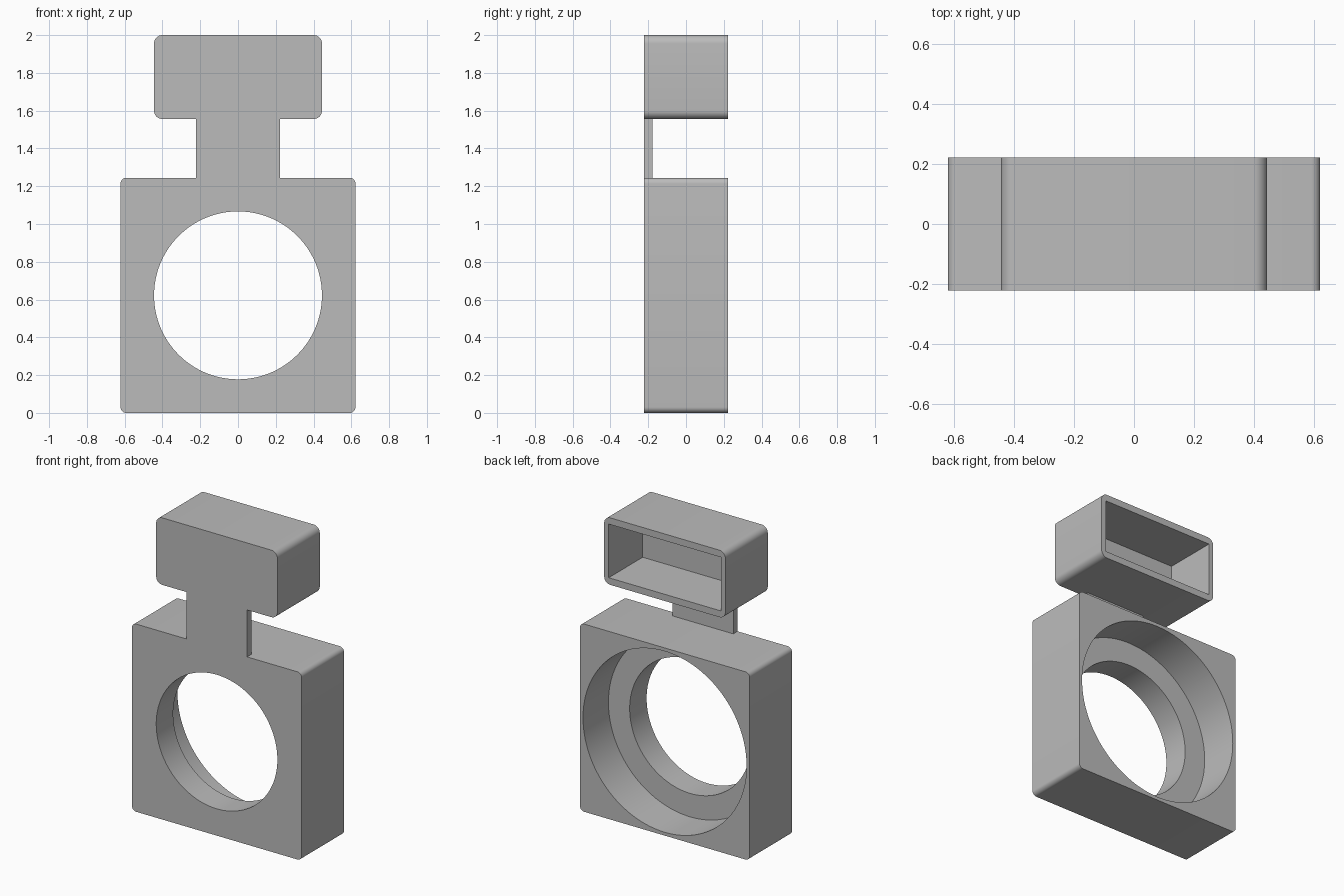
import bpy, bmesh, math
from mathutils import Matrix

if "Cube" in bpy.data.objects:
    bpy.data.objects.remove(bpy.data.objects["Cube"])

U = 2 / 45                      # design unit
FRONT, BACK = -5 * U, 5 * U

grey = bpy.data.materials.new("light grey")
grey.use_nodes = True
COLOUR = (0.5, 0.5, 0.5, 1)
grey.diffuse_color = COLOUR
grey.node_tree.nodes["Principled BSDF"].inputs["Base Color"].default_value = COLOUR


def finish(name, bm):
    mesh = bpy.data.meshes.new(name)
    bmesh.ops.recalc_face_normals(bm, faces=bm.faces)
    bm.to_mesh(mesh)
    bm.free()
    mesh.materials.append(grey)
    obj = bpy.data.objects.new(name, mesh)
    bpy.context.collection.objects.link(obj)
    return obj


def block(name, half_width, z0, z1, y0=FRONT, y1=BACK, radius=0):
    """Box with its four front-to-back edges optionally rounded."""
    bm = bmesh.new()
    bmesh.ops.create_cube(bm, size=1)
    bmesh.ops.scale(bm, vec=(2 * half_width, y1 - y0, z1 - z0), verts=bm.verts)
    bmesh.ops.translate(bm, vec=(0, (y0 + y1) / 2, (z0 + z1) / 2), verts=bm.verts)
    if radius:
        edges = [e for e in bm.edges
                 if abs(e.verts[0].co.y - e.verts[1].co.y) > 0.01]
        bmesh.ops.bevel(bm, geom=edges, offset=radius, segments=8,
                        profile=0.5, affect='EDGES')
    return finish(name, bm)


def bore(name, radius, z, y0, y1):
    """Cylinder lying along the depth axis."""
    bm = bmesh.new()
    place = Matrix.Translation((0, (y0 + y1) / 2, z)) @ Matrix.Rotation(math.pi / 2, 4, 'X')
    bmesh.ops.create_cone(bm, cap_ends=True, segments=128, radius1=radius,
                          radius2=radius, depth=y1 - y0, matrix=place)
    return finish(name, bm)


def cut(target, cutter):
    mod = target.modifiers.new("cut", 'BOOLEAN')
    mod.operation = 'DIFFERENCE'
    mod.solver = 'EXACT'
    mod.object = cutter
    bpy.context.view_layer.objects.active = target
    bpy.ops.object.modifier_apply(modifier=mod.name)
    bpy.data.objects.remove(cutter)


# Square housing with a through hole and a wider recess from the back
housing = block("housing", 14 * U, 0, 28 * U, radius=0.7 * U)
cut(housing, bore("hole_cutter", 10 * U, 14 * U, FRONT - U, BACK + U))
cut(housing, bore("recess_cutter", 13.5 * U, 14 * U, FRONT + 4 * U, BACK + U))

# Thin neck flush with the front
neck = block("neck", 5 * U, 28 * U, 35 * U, FRONT, FRONT + U)

# Upper box, open at the back
upper_box = block("upper_box", 10 * U, 35 * U, 45 * U, radius=U)
cut(upper_box, block("pocket_cutter", 9.25 * U, 36 * U, 44 * U, FRONT + 2 * U, BACK + U))

# Smooth the curved walls, keep the edges sharp
bpy.ops.object.select_all(action='DESELECT')
for part in (housing, neck, upper_box):
    part.select_set(True)
bpy.context.view_layer.objects.active = housing
bpy.ops.object.shade_smooth_by_angle(angle=math.radians(30))
